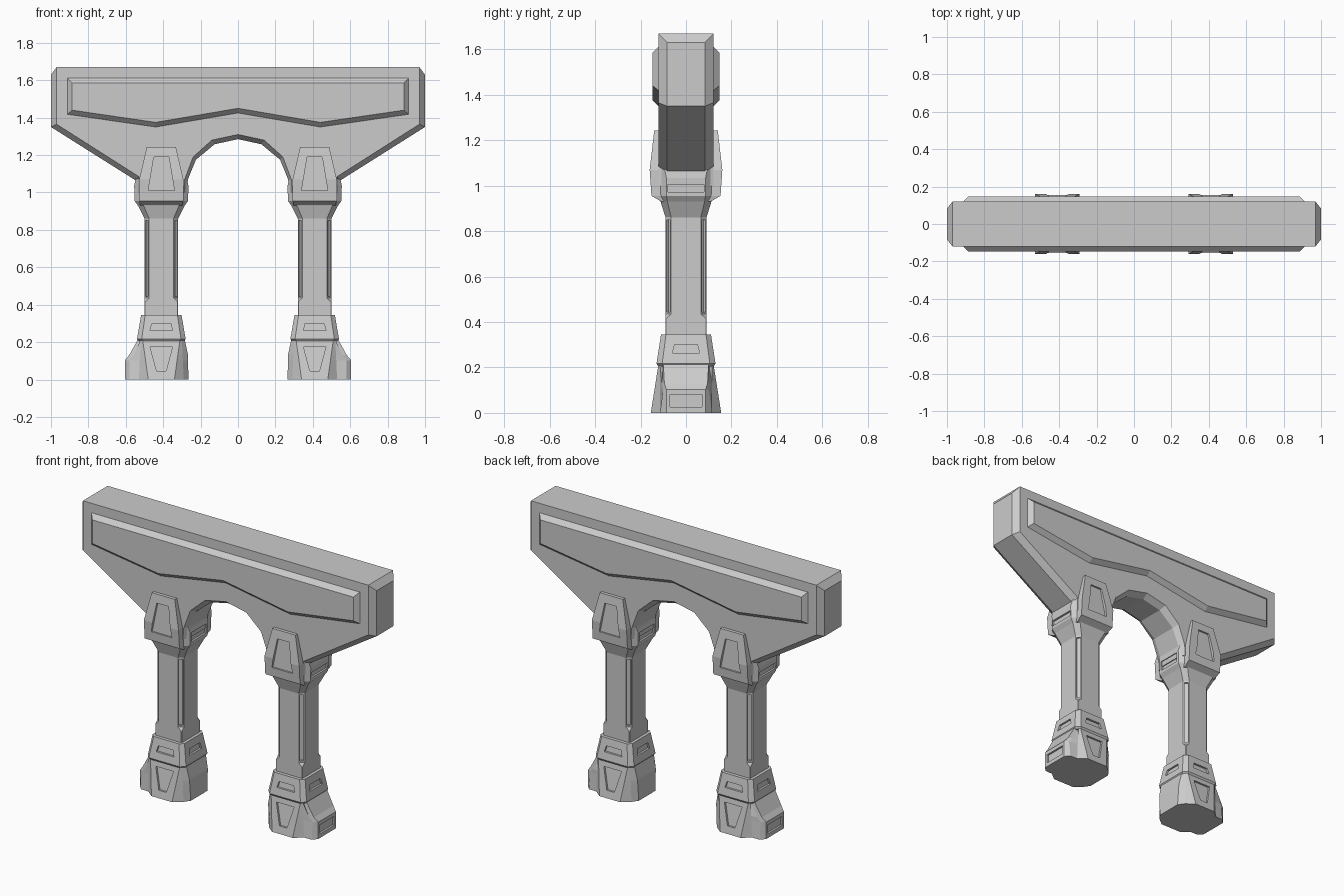
import bpy, bmesh, math
from mathutils import Vector

if "Cube" in bpy.data.objects:
    bpy.data.objects.remove(bpy.data.objects["Cube"])

CX = 0.41  # pillar centre


def add_loft(bm, rings):
    rows = [[bm.verts.new(p) for p in r] for r in rings]
    n = len(rows[0])
    for a, b in zip(rows, rows[1:]):
        for i in range(n):
            j = (i + 1) % n
            bm.faces.new((a[i], a[j], b[j], b[i]))
    bm.faces.new(rows[0][::-1])
    bm.faces.new(rows[-1])


def make(name, lofts, mirror=(False, False), cuts=None):
    bm = bmesh.new()
    for rings in lofts:
        add_loft(bm, rings)
    bmesh.ops.recalc_face_normals(bm, faces=bm.faces)
    me = bpy.data.meshes.new(name)
    bm.to_mesh(me)
    bm.free()
    ob = bpy.data.objects.new(name, me)
    bpy.context.collection.objects.link(ob)
    if cuts:
        c = make(name + "_cutter", cuts)
        c.hide_render = True
        c.hide_viewport = True
        c.display_type = 'WIRE'
        m = ob.modifiers.new("recess", 'BOOLEAN')
        m.operation = 'DIFFERENCE'
        m.solver = 'EXACT'
        m.object = c
    if any(mirror):
        m = ob.modifiers.new("mirror", 'MIRROR')
        m.use_axis = (mirror[0], mirror[1], False)
        m.use_clip = False
        m.use_mirror_merge = False
    return ob


def octa(hx, hy, c, z):
    half = [(hx, -hy + c), (hx, hy - c), (hx - c, hy), (-hx + c, hy)]
    return [(CX + s * x, s * y, z) for s in (1, -1) for x, y in half]


def recess(axis, sign, wb, wt, z0, z1, s0, s1, depth=0.012):
    """Trapezoid pocket whose floor follows a face at s0 (bottom) to s1 (top)."""
    rings = []
    for off in (-depth, 0.06):
        quad = [(-wb, s0, z0), (wb, s0, z0), (wt, s1, z1), (-wt, s1, z1)]
        if axis == 'y':
            rings.append([(CX + a, sign * (s + off), z) for a, s, z in quad])
        else:
            rings.append([(CX + sign * (s + off), a, z) for a, s, z in quad])
    return rings


def outline(half, y):
    # first point lies on the centre line
    pts = half + [(-x, z) for x, z in reversed(half) if x > 0]
    return [(x, y, z) for x, z in pts]


# Arched beam with bevelled edges
face = [(0, 1.31), (.14, 1.28), (.24, 1.19), (.285, 1.07), (.29, 1.0), (.53, 1.0),
        (.53, 1.085), (.97, 1.365), (.97, 1.669), (.97, 1.67)]
core = [(0, 1.285), (.125, 1.258), (.225, 1.175), (.268, 1.07), (.272, 1.0), (.54, 1.0),
        (.54, 1.06), (1.0, 1.35), (1.0, 1.63), (.97, 1.67)]
make("arched_beam", [[outline(face, -.12), outline(core, -.083),
                      outline(core, .083), outline(face, .12)]])

# Raised panels on both beam faces
p_out = [(0, 1.425), (.44, 1.35), (.912, 1.418), (.912, 1.612)]
p_in = [(0, 1.45), (.44, 1.375), (.887, 1.44), (.887, 1.585)]
make("beam_panel", [[outline(p_out, -.115), outline(p_out, -.12), outline(p_in, -.147)]],
     (False, True))

# Capitals
make("capital", [[octa(.09, .09, .025, .86), octa(.125, .112, .03, .93),
                  octa(.143, .124, .038, .955), octa(.145, .124, .038, 1.035),
                  octa(.138, .124, .03, 1.072)]], (True, False),
     [recess('x', 1, .08, .08, .972, 1.006, .144, .144),
      recess('x', -1, .07, .07, .972, 1.03, .144, .144)])


# Tapered plates on the front and back of the capitals
def plate_ring(w, y, z):
    return [(CX - w, -.09, z), (CX + w, -.09, z), (CX + w, -y, z), (CX - w, -y, z)]


make("capital_plate", [[plate_ring(.112, .108, .93), plate_ring(.118, .152, .955),
                        plate_ring(.118, .16, 1.07), plate_ring(.078, .14, 1.242)]],
     (True, True), [recess('y', -1, .07, .04, 1.01, 1.19, .158, .147)])

# Shafts with slotted corner chamfers
slots = []
for sx in (1, -1):
    for sy in (1, -1):
        d = Vector((sx, sy, 0)).normalized()
        t = Vector((-d.y, d.x, 0)) * .011
        inner = Vector((CX, 0, 0)) + d * .099
        outer = Vector((CX, 0, 0)) + d * .16
        slots.append([[p + Vector((0, 0, z)) for p in
                       (inner - t, outer - t, outer + t, inner + t)] for z in (.445, .85)])
make("shaft", [[octa(.09, .09, .003, .33), octa(.09, .09, .003, .415),
                octa(.09, .09, .024, .435), octa(.09, .09, .024, .87)]],
     (True, False), slots)

# Collars above the feet
make("collar", [[octa(.122, .122, .025, .205), octa(.13, .13, .025, .217),
                 octa(.108, .11, .022, .345)]], (True, False),
     [recess(a, s, .06, .05, .263, .3, .122, .116) for a in 'xy' for s in (1, -1)])


# Feet with an outward toe block
def foot_ring(z, toe, toe_y, heel):
    k = z / .215
    half = [(toe, toe_y), (toe - .025, toe_y + .028 * (1 - k)), (.12 - .01 * k, .115),
            (.07 + .03 * k, .155 - .034 * k), (-.07 - .03 * k, .155 - .034 * k),
            (-.12 + .01 * k, .115), (-heel, .08 + .015 * k)]
    pts = half + [(x, -y) for x, y in reversed(half)]
    return [(CX + x, y, z) for x, y in pts]


make("foot", [[foot_ring(0, .195, .086, .145), foot_ring(.103, .195, .086, .143),
               foot_ring(.13, .172, .095, .143), foot_ring(.215, .125, .1, .125)]],
     (True, False),
     [recess('y', s, .025, .06, .045, .175, .148, .127) for s in (1, -1)]
     + [recess('x', 1, .07, .07, .025, .08, .195, .195)])
